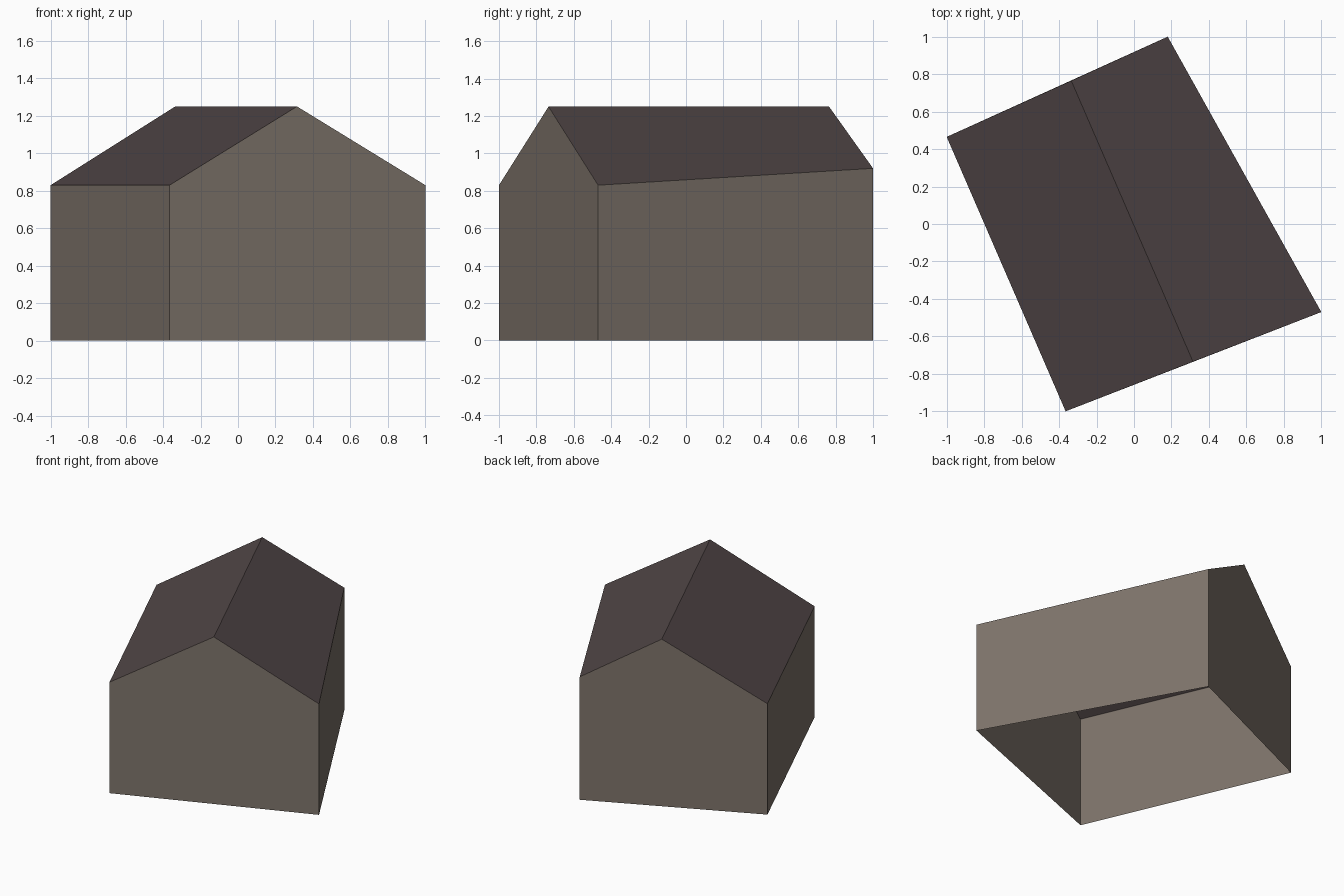
import bpy
from mathutils import Vector

cube = bpy.data.objects.get("Cube")
if cube:
    bpy.data.objects.remove(cube, do_unlink=True)


def material(name, rgb):
    mat = bpy.data.materials.new(name)
    mat.use_nodes = True
    mat.diffuse_color = (*rgb, 1)
    mat.node_tree.nodes["Principled BSDF"].inputs["Base Color"].default_value = (*rgb, 1)
    return mat


def build(name, faces, mat):
    """Make a flat shaded object from faces given as lists of corner points."""
    points = []
    for face in faces:
        points += [p for p in face if p not in points]
    mesh = bpy.data.meshes.new(name)
    mesh.from_pydata(points, [], [[points.index(p) for p in f] for f in faces])
    mesh.materials.append(mat)
    obj = bpy.data.objects.new(name, mesh)
    bpy.context.collection.objects.link(obj)
    return obj


# Slightly skewed footprint: the back left eave sits a little higher
front_right = Vector((-0.365, -1, 0.83))
front_left = Vector((1, -0.47, 0.83))
back_left = Vector((0.18, 1, 0.92))
back_right = Vector((-1, 0.465, 0.83))
ridge_front = Vector((0.315, -0.735, 1.25))
ridge_back = Vector((-0.335, 0.765, 1.25))


def ground(p):
    return Vector((p.x, p.y, 0))


def wall(a, b, *peak):
    return [ground(a), ground(b), b, *peak, a]


# Walls: two gables and two long sides, open underneath
build("walls", [
    wall(front_right, front_left, ridge_front),
    wall(front_left, back_left),
    wall(back_left, back_right, ridge_back),
    wall(back_right, front_right),
], material("taupe wall", (0.205, 0.171, 0.143)))

# Roof: two slopes meeting at the ridge
build("roof", [
    [front_left, back_left, ridge_back, ridge_front],
    [back_right, front_right, ridge_front, ridge_back],
], material("dark brown roof", (0.08, 0.06, 0.061)))
